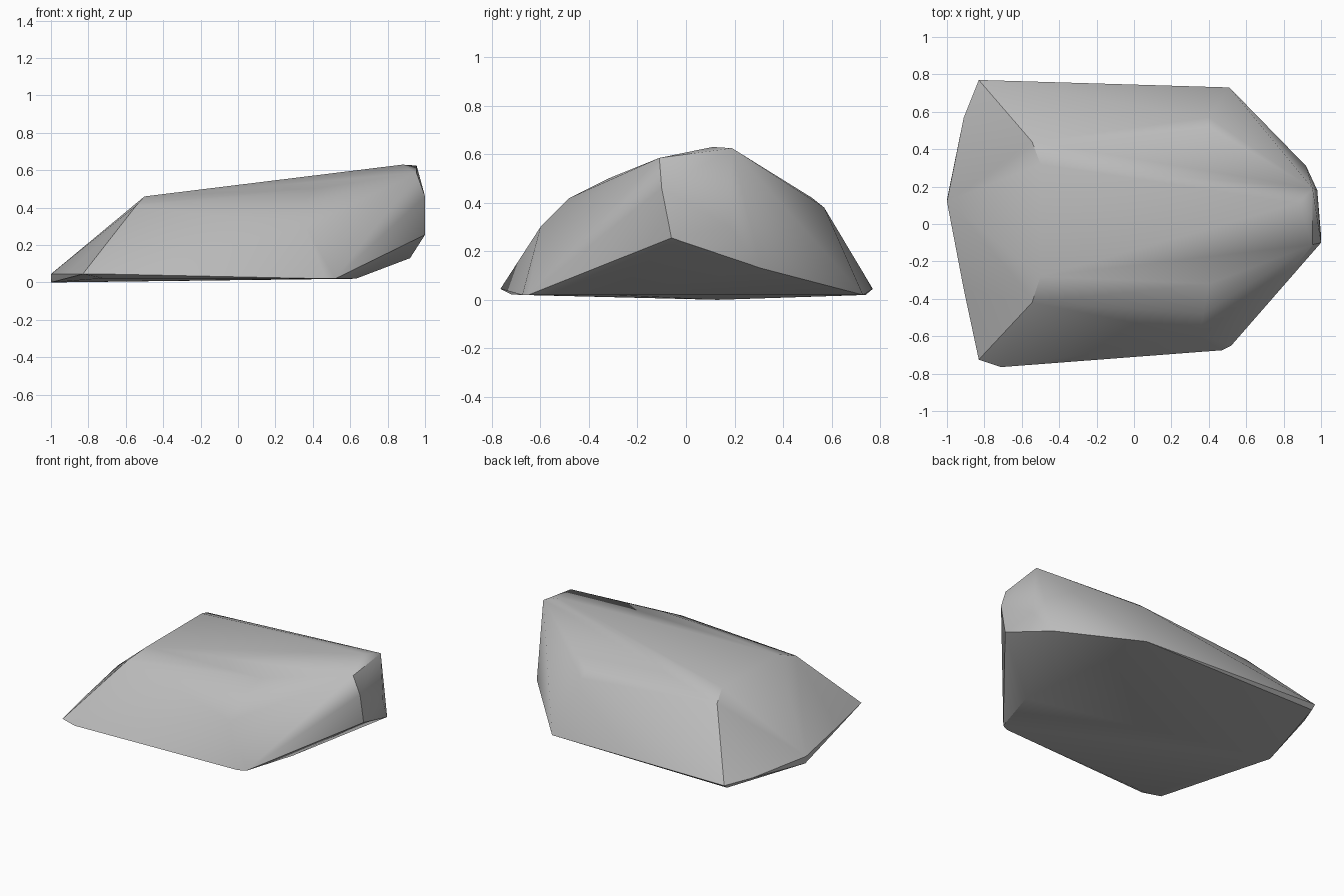
import bpy
import bmesh
import math
from mathutils import Vector

default_cube = bpy.data.objects.get("Cube")
if default_cube:
    bpy.data.objects.remove(default_cube, do_unlink=True)


def make_material(name, colour):
    material = bpy.data.materials.new(name)
    material.use_nodes = True
    material.diffuse_color = colour
    shader = material.node_tree.nodes["Principled BSDF"]
    shader.inputs["Base Color"].default_value = colour
    shader.inputs["Roughness"].default_value = 0.9
    return material


def make_hull(name, point_groups, material):
    """Wrap all corner points in one convex faceted stone."""
    mesh = bpy.data.meshes.new(name)
    stone = bpy.data.objects.new(name, mesh)
    bpy.context.collection.objects.link(stone)

    bm = bmesh.new()
    for group in point_groups:
        for point in group:
            bm.verts.new(Vector(point))
    bmesh.ops.convex_hull(bm, input=bm.verts)
    loose = [vert for vert in bm.verts if not vert.link_faces]
    bmesh.ops.delete(bm, geom=loose, context="VERTS")
    bmesh.ops.recalc_face_normals(bm, faces=bm.faces)
    bm.to_mesh(mesh)
    bm.free()

    mesh.materials.append(material)
    return stone


# Widest outline, close to the ground at the low end
rim = [(-1, .12, .045), (-.91, .57, .045), (-.83, .77, .045),
       (-.91, -.35, .045), (-.83, -.725, .045), (-.71, -.765, .045)]

# Underside
base = [(-1, .13, 0), (-.83, .74, .02), (-.72, -.72, .022),
        (.51, .73, .02), (.47, -.675, .02), (.52, -.65, .02),
        (.63, -.3, .02)]

# Top edge of the sloping low end
slope_top = [(-.5, .32, .46), (-.5, -.28, .46),
             (-.545, .44, .41), (-.545, -.42, .41)]

# Rounded shoulders along both sides
shoulders = [(.36, -.6, .3), (.37, -.48, .42), (.4, -.32, .5),
             (.4, .52, .42), (.4, .57, .38)]

# Tall end with its undercut
tall_end = [(.88, .11, .63), (.955, .19, .625), (.955, -.11, .585),
            (1, -.1, .46), (1, -.06, .255), (.98, .18, .3),
            (.92, .31, .13)]

stone_grey = make_material("stone_grey", (.5, .5, .5, 1))
rock = make_hull("rock", [rim, base, slope_top, shoulders, tall_end], stone_grey)

# Soft facets with crisp main edges
bpy.ops.object.select_all(action="DESELECT")
rock.select_set(True)
bpy.context.view_layer.objects.active = rock
bpy.ops.object.shade_smooth_by_angle(angle=math.radians(35))
